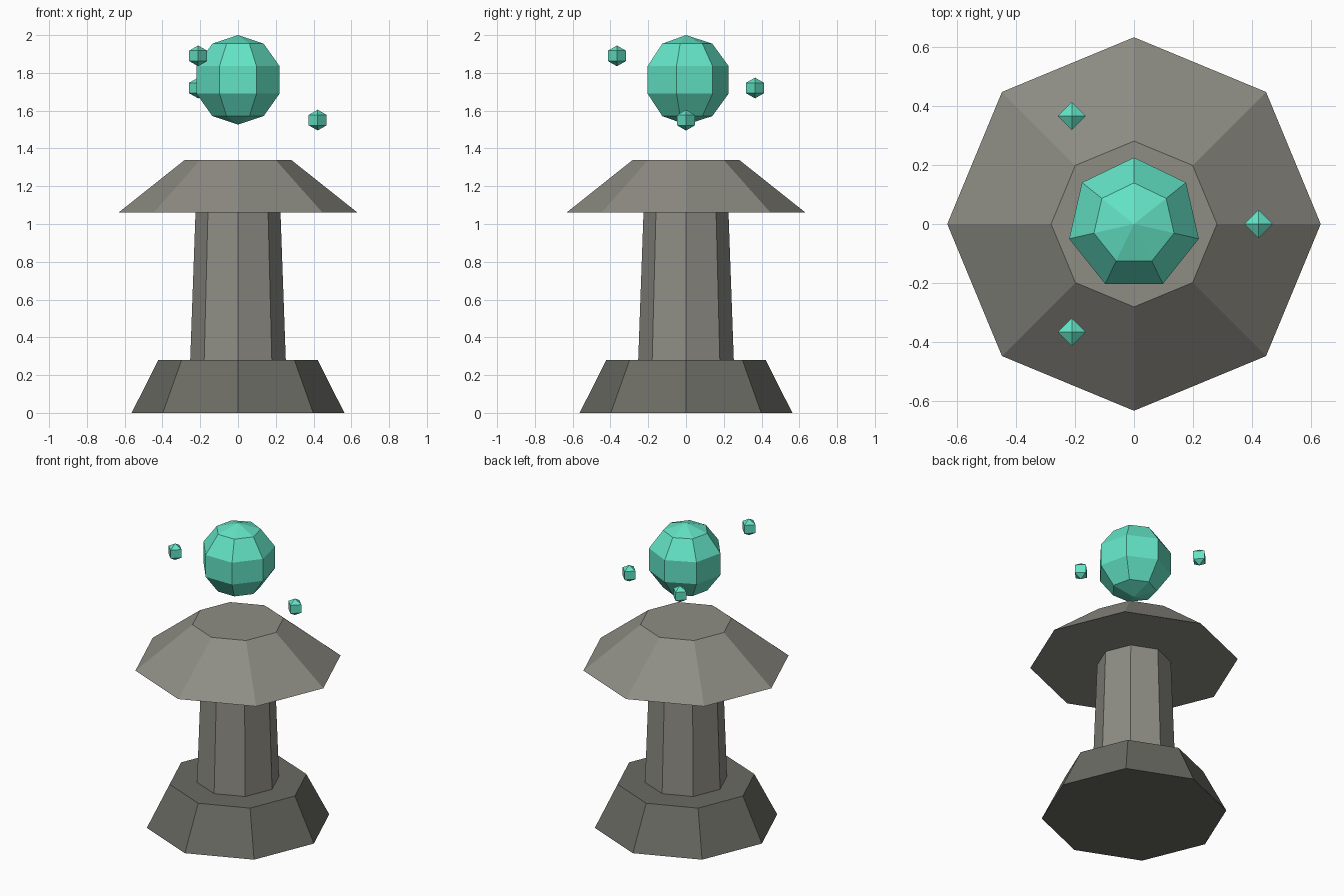
import bpy, bmesh
from math import sin, cos, pi, radians

if "Cube" in bpy.data.objects:
    bpy.data.objects.remove(bpy.data.objects["Cube"])


def material(name, rgb):
    m = bpy.data.materials.new(name)
    m.diffuse_color = (*rgb, 1)
    m.use_nodes = True
    m.node_tree.nodes["Principled BSDF"].inputs["Base Color"].default_value = m.diffuse_color
    return m


def lathe(name, profile, sides, mat, start=0, loc=(0, 0, 0)):
    """Closed faceted solid from (radius, z) points, bottom to top; radius 0 is a pole."""
    bm = bmesh.new()
    rings = []
    for r, z in profile:
        n = sides if r > 0 else 1
        rings.append([bm.verts.new((r * cos(start + 2 * pi * k / sides),
                                    r * sin(start + 2 * pi * k / sides), z))
                      for k in range(n)])
    for a, b in zip(rings, rings[1:]):
        for k in range(sides):
            j = (k + 1) % sides
            if len(a) == 1:
                bm.faces.new((a[0], b[j], b[k]))
            elif len(b) == 1:
                bm.faces.new((a[k], a[j], b[0]))
            else:
                bm.faces.new((a[k], a[j], b[j], b[k]))
    if len(rings[0]) > 1:
        bm.faces.new(rings[0][::-1])
    if len(rings[-1]) > 1:
        bm.faces.new(rings[-1])
    bmesh.ops.recalc_face_normals(bm, faces=bm.faces)
    me = bpy.data.meshes.new(name)
    bm.to_mesh(me)
    bm.free()
    me.materials.append(mat)
    ob = bpy.data.objects.new(name, me)
    ob.location = loc
    bpy.context.collection.objects.link(ob)
    return ob


def ball(name, radius, sides, rings, mat, start, loc):
    pts = [(radius * sin(pi * i / rings), -radius * cos(pi * i / rings))
           for i in range(1, rings)]
    return lathe(name, [(0, -radius), *pts, (0, radius)], sides, mat, start, loc)


dark_stone = material("dark_stone", (0.145, 0.145, 0.125))
stone = material("stone", (0.27, 0.265, 0.23))
teal = material("teal", (0.125, 0.77, 0.56))

# Octagonal stone pedestal
lathe("base", [(0.563, 0), (0.422, 0.281)], 8, dark_stone)
lathe("column", [(0.253, 0.281), (0.225, 1.06)], 8, stone)
lathe("cap", [(0.633, 1.06), (0.281, 1.34)], 8, stone)

# Floating orb, with one corner facing the back
ball("orb", 0.237, 7, 5, teal, pi / 2, (0, 0, 1.763))

# Small shards circling the orb, rising as they go around
for i in range(3):
    a = radians(120 * i)
    ball(f"shard_{i + 1}", 0.055, 4, 3, teal, 0,
         (0.422 * cos(a), 0.422 * sin(a), 1.55 + 0.17 * i))
